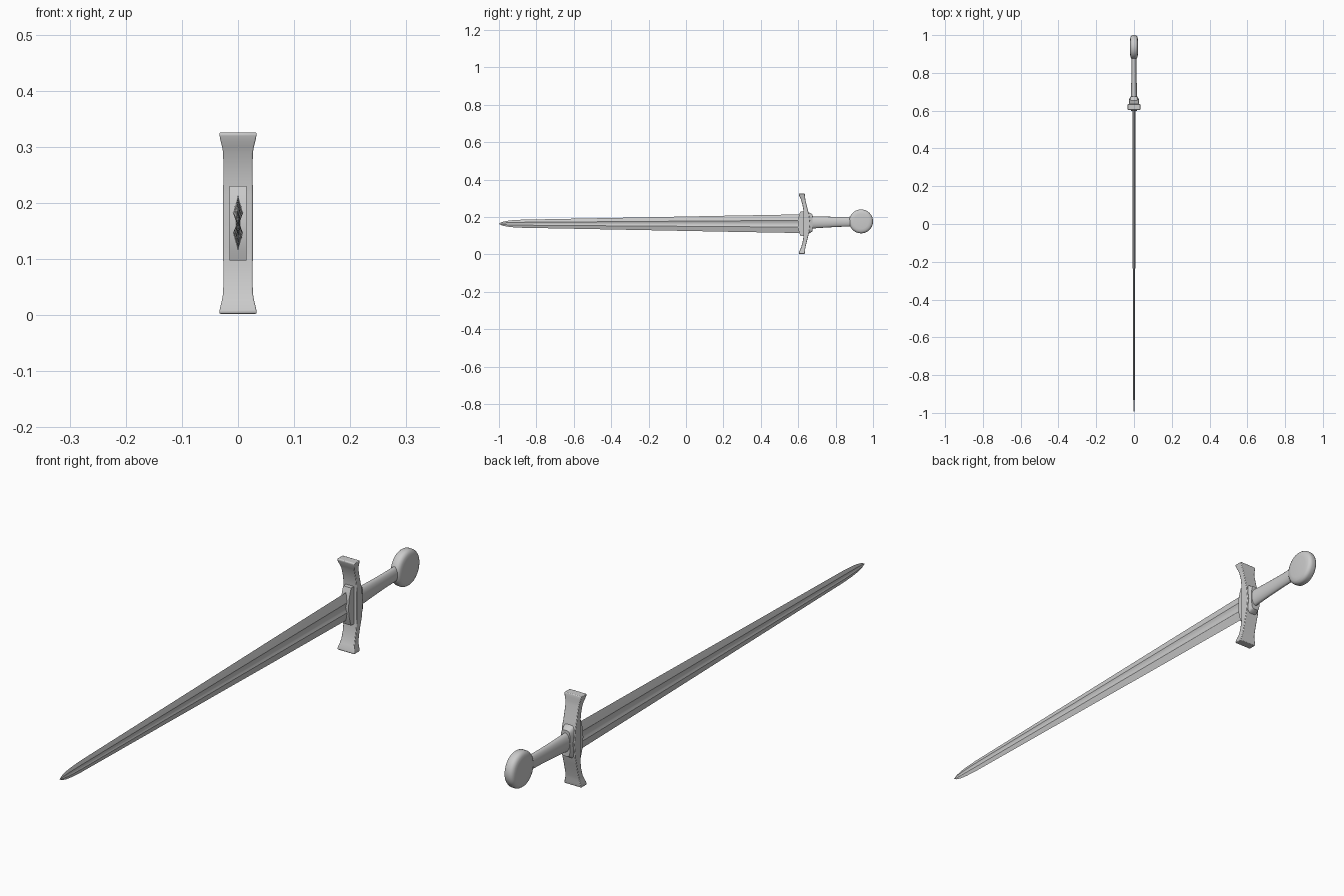
import bpy, bmesh
from math import cos, sin, pi, radians

if "Cube" in bpy.data.objects:
    bpy.data.objects.remove(bpy.data.objects["Cube"])

ZC = 0.164


def loft(name, rings, angle=35):
    """Skin a list of equal-length closed rings and cap both ends."""
    bm = bmesh.new()
    loops = [[bm.verts.new(p) for p in r] for r in rings]
    n = len(loops[0])
    for a, b in zip(loops, loops[1:]):
        for i in range(n):
            j = (i + 1) % n
            bm.faces.new((a[i], a[j], b[j], b[i]))
    bm.faces.new(loops[0])
    bm.faces.new(loops[-1])
    bmesh.ops.recalc_face_normals(bm, faces=bm.faces)
    me = bpy.data.meshes.new(name)
    bm.to_mesh(me)
    bm.free()
    ob = bpy.data.objects.new(name, me)
    bpy.context.collection.objects.link(ob)
    bpy.ops.object.select_all(action='DESELECT')
    ob.select_set(True)
    bpy.context.view_layer.objects.active = ob
    bpy.ops.object.shade_smooth_by_angle(angle=radians(angle))
    return ob


def bevel(ob, width, segments=2):
    m = ob.modifiers.new("bevel", 'BEVEL')
    m.width, m.segments, m.limit_method = width, segments, 'ANGLE'
    return ob


# Blade: edge, ridge, hollow fuller, ridge on each face
section = [(0, 1), (.45, .72), (1, .36), (.62, .18), (.45, 0), (.62, -.18), (1, -.36), (.45, -.72)]
section += [(-x, -z) for x, z in section]
stations = [(-1, .001, .0005), (-.985, .009, .002), (-.96, .015, .003), (-.93, .0185, .004),
            (-.88, .0215, .0045), (-.28, .033, .0065), (.2, .0425, .0078), (.625, .050, .009)]
loft("blade", [[(x * t, y, ZC + z * w) for x, z in section] for y, w, t in stations], 30)

# Crossguard: arms sweep toward the blade and flare at the ends
half = [(0, .628, .664, .0265), (.05, .628, .658, .0265), (.075, .627, .651, .0262),
        (.10, .623, .645, .026), (.125, .616, .639, .0265), (.137, .611, .637, .0285),
        (.150, .605, .636, .0318), (.158, .603, .635, .0332), (.1615, .605, .634, .0332)]
arm = [(-z, a, b, w) for z, a, b, w in reversed(half[1:])] + half
guard = loft("crossguard", [[(-w, a, ZC + z), (w, a, ZC + z), (w, b, ZC + z), (-w, b, ZC + z)]
                            for z, a, b, w in arm])
bevel(guard, .003)

# Collar block on the blade side, with a bowed front
rings = []
for i in range(9):
    u = -1 + i / 4
    y, z = .598 + .014 * u * u, ZC + .0665 * u
    rings.append([(-.0155, y, z), (.0155, y, z), (.0155, .645, z), (-.0155, .645, z)])
loft("blade_collar", rings)


# Oval collar on the grip side
def oval(y, rx, rz, zc, n=32, power=1.0):
    def s(v):
        return abs(v) ** power * (1 if v >= 0 else -1)
    return [(rx * s(cos(2 * pi * i / n)), y, zc + rz * s(sin(2 * pi * i / n))) for i in range(n)]


loft("grip_collar", [oval(y, rx, rz, ZC + .004, power=.45) for y, rx, rz in
                     [(.645, .025, .060), (.655, .024, .058), (.667, .0205, .051), (.676, .018, .046)]])

# Tapering grip
loft("grip", [oval(y, rx, rz, ZC + .007 + .02 * (y - .67)) for y, rx, rz in
              [(.66, .018, .034), (.70, .0158, .0315), (.75, .0145, .029),
               (.82, .0135, .0265), (.90, .0135, .026)]])

# Disc pommel, turned about the x axis
prof = [(.001, .0205), (.040, .0205), (.052, .0190), (.059, .0155), (.063, .010), (.064, .005)]
prof = [(r, -x) for r, x in prof] + prof[::-1]
loft("pommel", [[(x, .936 + r * cos(2 * pi * i / 40), .1765 + r * sin(2 * pi * i / 40))
                 for i in range(40)] for r, x in prof], 40)
